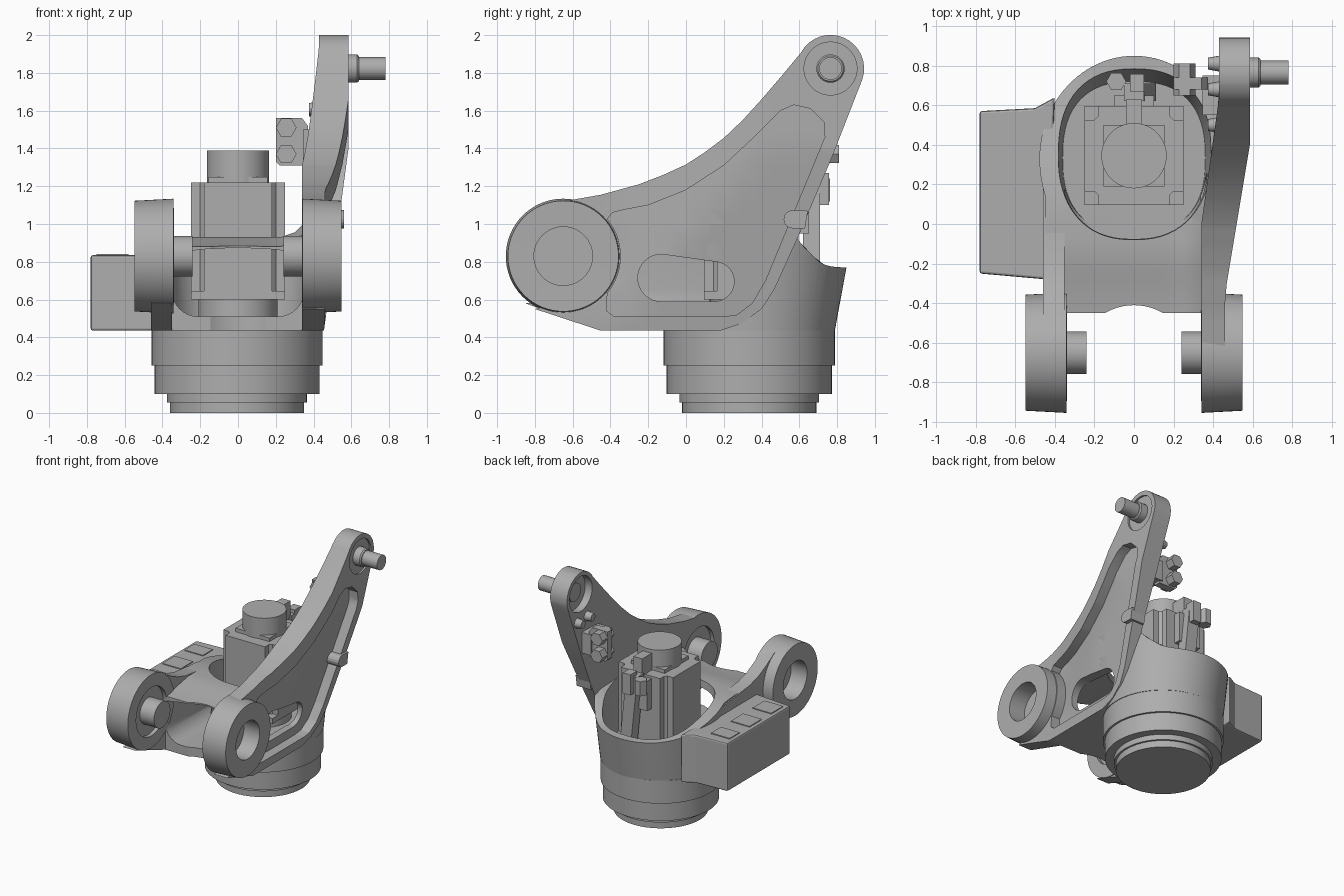
import bpy, bmesh, math
from mathutils import Vector

if "Cube" in bpy.data.objects:
    bpy.data.objects.remove(bpy.data.objects["Cube"])

GREY = (0.42, 0.42, 0.42, 1)
mat = bpy.data.materials.new("cast grey")
mat.use_nodes = True
mat.diffuse_color = GREY
mat.node_tree.nodes["Principled BSDF"].inputs["Base Color"].default_value = GREY


def clamp(t):
    return max(0.0, min(1.0, t))


def finish(name, bm):
    bmesh.ops.recalc_face_normals(bm, faces=bm.faces)
    me = bpy.data.meshes.new(name)
    bm.to_mesh(me)
    bm.free()
    me.materials.append(mat)
    ob = bpy.data.objects.new(name, me)
    bpy.context.collection.objects.link(ob)
    return ob


def smooth(ob):
    bpy.ops.object.select_all(action='DESELECT')
    ob.select_set(True)
    bpy.context.view_layer.objects.active = ob
    bpy.ops.object.shade_smooth_by_angle(angle=math.radians(28))
    return ob


def place(axis, a, b, t):
    return {'x': (t, a, b), 'y': (a, t, b), 'z': (a, b, t)}[axis]


def prism(name, pts, lo, hi, axis):
    """Extrude a closed outline along an axis."""
    bm = bmesh.new()
    ends = [[bm.verts.new(place(axis, a, b, t)) for a, b in pts] for t in (lo, hi)]
    for ring in ends:
        bm.faces.new(ring)
    for i in range(len(pts)):
        j = (i + 1) % len(pts)
        bm.faces.new((ends[0][i], ends[0][j], ends[1][j], ends[1][i]))
    return finish(name, bm)


def lathe(name, pts, centre, axis, seg=64):
    """Revolve (radius, position) points around an axis through centre."""
    bm = bmesh.new()
    rows = []
    for r, t in pts:
        n = seg if r else 1
        rows.append([bm.verts.new(place(axis, centre[0] + r * math.cos(math.tau * i / seg),
                                        centre[1] + r * math.sin(math.tau * i / seg), t))
                     for i in range(n)])
    for p, q in zip(rows, rows[1:]):
        for i in range(seg):
            j = (i + 1) % seg
            quad = [p[i % len(p)], p[j % len(p)], q[j % len(q)], q[i % len(q)]]
            bm.faces.new(list(dict.fromkeys(quad)))
    return smooth(finish(name, bm))


def rod(name, r, lo, hi, centre, axis, seg=32):
    return lathe(name, [(0, lo), (r, lo), (r, hi), (0, hi)], centre, axis, seg)


def box(name, lo, hi):
    return prism(name, [(lo[0], lo[1]), (hi[0], lo[1]), (hi[0], hi[1]), (lo[0], hi[1])],
                 lo[2], hi[2], 'z')


def arc(c, r, a0, a1, n=16):
    angles = [math.radians(a0 + (a1 - a0) * i / n) for i in range(n + 1)]
    return [(c[0] + r * math.cos(a), c[1] + r * math.sin(a)) for a in angles]


def loft(name, a, b, n=64):
    """Join two superellipses given as (half_x, half_y, centre_y, z, power)."""
    bm = bmesh.new()
    rings = []
    for hx, hy, cy, z, p in (a, b):
        ring = []
        for i in range(n):
            c, s = math.cos(math.tau * i / n), math.sin(math.tau * i / n)
            ring.append(bm.verts.new((hx * math.copysign(abs(c) ** (2 / p), c),
                                      cy + hy * math.copysign(abs(s) ** (2 / p), s), z)))
        rings.append(ring)
        bm.faces.new(ring)
    bmesh.ops.bridge_loops(bm, edges=[e for e in bm.edges])
    return finish(name, bm)


def boolean(ob, tool, op='DIFFERENCE'):
    mod = ob.modifiers.new("cut", 'BOOLEAN')
    mod.operation, mod.object, mod.solver = op, tool, 'EXACT'
    bpy.context.view_layer.objects.active = ob
    bpy.ops.object.modifier_apply(modifier=mod.name)


# The tall arm's two faces lean and taper
def inner(y, z):
    return 0.34 + 0.09 * clamp(y / 0.64)


def outer(y, z):
    by_y = 0.46 + 0.125 * clamp((y + 0.35) / 0.75)
    by_z = 0.455 + 0.13 * clamp((z - 0.435) / 0.965)
    return min(by_y, by_z)


def warp(ob, near, far):
    bm = bmesh.new()
    bm.from_mesh(ob.data)
    for k in range(-5, 10):
        for co, no in (((0, k / 10, 0), (0, 1, 0)), ((0, 0, 0.9 + k / 10), (0, 0, 1))):
            bmesh.ops.bisect_plane(bm, geom=bm.verts[:] + bm.edges[:] + bm.faces[:],
                                   plane_co=co, plane_no=no, dist=0.0005)
    bmesh.ops.triangulate(bm, faces=bm.faces)
    for v in bm.verts:
        v.co.x = (far if v.co.x > 0.5 else near)(v.co.y, v.co.z)
    bm.to_mesh(ob.data)
    bm.free()


HUB = (-0.65, 0.83)
TIP = (0.765, 1.823)
AXIS = (0, 0.335)

# Stepped round base
lathe("base", [(0, 0), (0.355, 0), (0.355, 0.055), (0.37, 0.055), (0.37, 0.1), (0.437, 0.1),
               (0.437, 0.25), (0.453, 0.25), (0.453, 0.44), (0, 0.44)], (-0.005, 0.335), 'z', 96)

# Housing: flared shell joined to a forward block
body = loft("housing", (0.453, 0.453, 0.335, 0.435, 2), (0.49, 0.575, 0.335, 1.1, 2), 96)
block = box("block", (-0.45, -0.45, 0.435), (0.36, 0.335, 1.1))
boolean(body, block, 'UNION')

# Cutters: cavity, front window, front arc and the swept rim surface
cavity = loft("cavity_cutter", (0.36, 0.385, 0.335, 0.51, 2.5), (0.4, 0.485, 0.39, 1.15, 2.3))
window = prism("window_cutter", arc((-0.21, 0.65), 0.14, 180, 270, 8) + arc((0.21, 0.65), 0.14, 270, 360, 8)
               + [(0.35, 0.84), (0.2, 0.865), (0, 0.875), (-0.2, 0.865), (-0.35, 0.84)], -0.9, 0.2, 'y')
front = rod("front_cutter", 0.29, 0.3, 1.3, (0, -0.70), 'z', 64)
bm = bmesh.new()
bmesh.ops.create_grid(bm, x_segments=32, y_segments=32, size=1.2)
for v in bm.verts:
    x, y = v.co.x, v.co.y
    t = clamp(y / 0.85)
    v.co.z = (0.93 - 0.16 * t * t * (3 - 2 * t) - 0.05 * clamp((-0.15 - y) / 0.27)
              + 0.16 * clamp((x - 0.22) / 0.2) ** 2 * clamp((0.8 - y) / 0.25))
top = bmesh.ops.extrude_face_region(bm, geom=bm.faces[:])
for v in top["geom"]:
    if isinstance(v, bmesh.types.BMVert):
        v.co.z = 2
rim = finish("rim_cutter", bm)

# Tall arm with a recessed pocket and a slot
arm = prism("tall_arm", [(-0.62, 1.125), (-0.45, 1.155), (-0.25, 1.21), (-0.12, 1.26), (0, 1.315), (0.1, 1.38),
                         (0.2, 1.455), (0.3, 1.55), (0.4, 1.66), (0.52, 1.80)] + arc(TIP, 0.178, 152, -20)
            + [(0.77, 1.346), (0.6, 0.947), (0.468, 0.654), (0.4, 0.55), (0.3, 0.475), (0.18, 0.435),
               (-0.45, 0.435), (-0.8, 0.55)] + arc(HUB, 0.25, -95, 80), 0, 1, 'x')
warp(arm, inner, outer)
pocket = prism("pocket_cutter", [(-0.39, 1.06), (-0.33, 1.075), (-0.2, 1.1), (0, 1.18), (0.2, 1.31), (0.35, 1.45),
                                 (0.5, 1.6), (0.57, 1.63), (0.66, 1.61), (0.73, 1.54), (0.735, 1.46), (0.42, 0.70),
                                 (0.35, 0.58), (0.27, 0.52), (0.2, 0.51), (-0.38, 0.51), (-0.42, 0.54)]
               + arc(HUB, 0.305, -40, 40), 0, 1, 'x')
warp(pocket, lambda y, z: outer(y, z) - 0.08, lambda y, z: outer(y, z) + 0.1)
slot = prism("slot_cutter", arc((-0.13, 0.715), 0.125, 90, 270) + arc((0.15, 0.695), 0.105, 270, 440),
             0.2, 0.8, 'x')
tip_in = rod("tip_cutter_in", 0.145, 0.3, 0.49, TIP, 'x', 48)
tip_out = rod("tip_cutter_out", 0.14, 0.57, 0.7, TIP, 'x', 48)

# Short arm on the other side
short = prism("short_arm", [(-0.62, 1.125), (-0.5, 1.09), (-0.4, 1.03), (-0.3, 0.98), (-0.18, 0.945), (0, 0.925),
                            (0.2, 0.90), (0.2, 0.435), (-0.45, 0.435), (-0.85, 0.58)]
              + arc(HUB, 0.25, -110, 80), -0.46, -0.35, 'x')

for part, tools in ((body, (rim, cavity, window, front, pocket, slot)),
                    (arm, (pocket, slot, tip_in, tip_out)), (short, (cavity,))):
    for tool in tools:
        boolean(part, tool)
    smooth(part)
for tool in (block, cavity, window, front, rim, pocket, slot, tip_in, tip_out):
    bpy.data.objects.remove(tool)

# Pivot hubs with blind outer bores and inner pins
for side, name in ((1, "left_hub"), (-1, "right_hub")):
    lathe(name, [(r, side * x) for r, x in ((0, 0.40), (0.155, 0.40), (0.155, 0.545), (0.293, 0.547), (0.304, 0.342),
                                           (0.2, 0.338), (0.2, 0.37), (0.107, 0.37), (0.107, 0.24), (0, 0.24))],
          HUB, 'x')

# Tip pin, edge clip and bolts of the tall arm
lathe("tip_pin", [(0, 0.48), (0.075, 0.48), (0.075, 0.63), (0.067, 0.64), (0.06, 0.64), (0.06, 0.78), (0, 0.78)],
      TIP, 'x', 32)
prism("edge_clip", arc((0.565, 1.025), 0.048, 90, 270, 8) + [(0.63, 0.977), (0.645, 1.07)], 0.43, 0.56, 'x')
for y, z in ((0.68, 1.61), (0.81, 1.60), (0.5, 1.36)):
    lathe("arm_bolt", [(0, 0.375), (0.03, 0.375), (0.04, 0.43), (0, 0.43)], (y, z), 'x', 16)
prism("bracket", [(0.20, 1.33), (0.22, 1.31), (0.37, 1.31), (0.37, 1.52), (0.34, 1.56), (0.20, 1.56)], 0.68, 0.74, 'y')
box("bracket_foot", (0.345, 0.55, 1.33), (0.43, 0.75, 1.5))
for z in (1.37, 1.51):
    rod("bracket_bolt", 0.055, 0.65, 0.81, (0.255, z), 'y', 6)

# Motor: flange, finned body, cap
rod("motor_flange", 0.21, 0.5, 0.61, AXIS, 'z', 48)
corner = [(0.25, 0.18), (0.2, 0.18), (0.18, 0.2), (0.18, 0.25)]
outline = []
for k in range(4):
    for a, b in corner:
        v = Vector((a, b))
        for _ in range(k):
            v = Vector((-v.y, v.x))
        outline.append((v.x, v.y + 0.345))
prism("motor_body", outline, 0.6, 1.22, 'z')
for sx in (-1, 1):
    for sy in (-1, 1):
        x, y = sx * 0.215, 0.345 + sy * 0.215
        box("motor_foot", (x - 0.035, y - 0.035, 0.6), (x + 0.035, y + 0.035, 0.645))
box("motor_neck", (-0.155, 0.19, 1.2), (0.155, 0.5, 1.25))
rod("motor_cap", 0.165, 1.22, 1.39, (0, 0.345), 'z', 48)
box("cap_socket", (-0.04, 0.48, 1.22), (0.04, 0.63, 1.36))

# Cable connectors behind the motor
box("connector_plate", (-0.1, 0.58, 0.95), (0.1, 0.65, 1.2))
prism("connector_bar", [(-0.05, 1.24), (0.05, 1.24), (0.11, 0.66), (0.01, 0.66)], 0.62, 0.71, 'y')
box("upright_plug", (-0.02, 0.67, 1.1), (0.05, 0.757, 1.27))
rod("angled_plug", 0.05, 1.12, 1.24, (-0.09, 0.72), 'z', 6)

# Side box with thin lid panels
crate = prism("side_box", [(-0.78, -0.25), (-0.44, -0.28), (-0.40, 0.64), (-0.50, 0.585), (-0.78, 0.57)],
              0.435, 0.835, 'z')
mod = crate.modifiers.new("soft edges", 'BEVEL')
mod.width, mod.segments = 0.012, 2
for lo, hi in ((-0.2, -0.045), (0.08, 0.24), (0.37, 0.5)):
    box("lid_panel", (-0.75, lo, 0.83), (-0.58, hi, 0.842))
